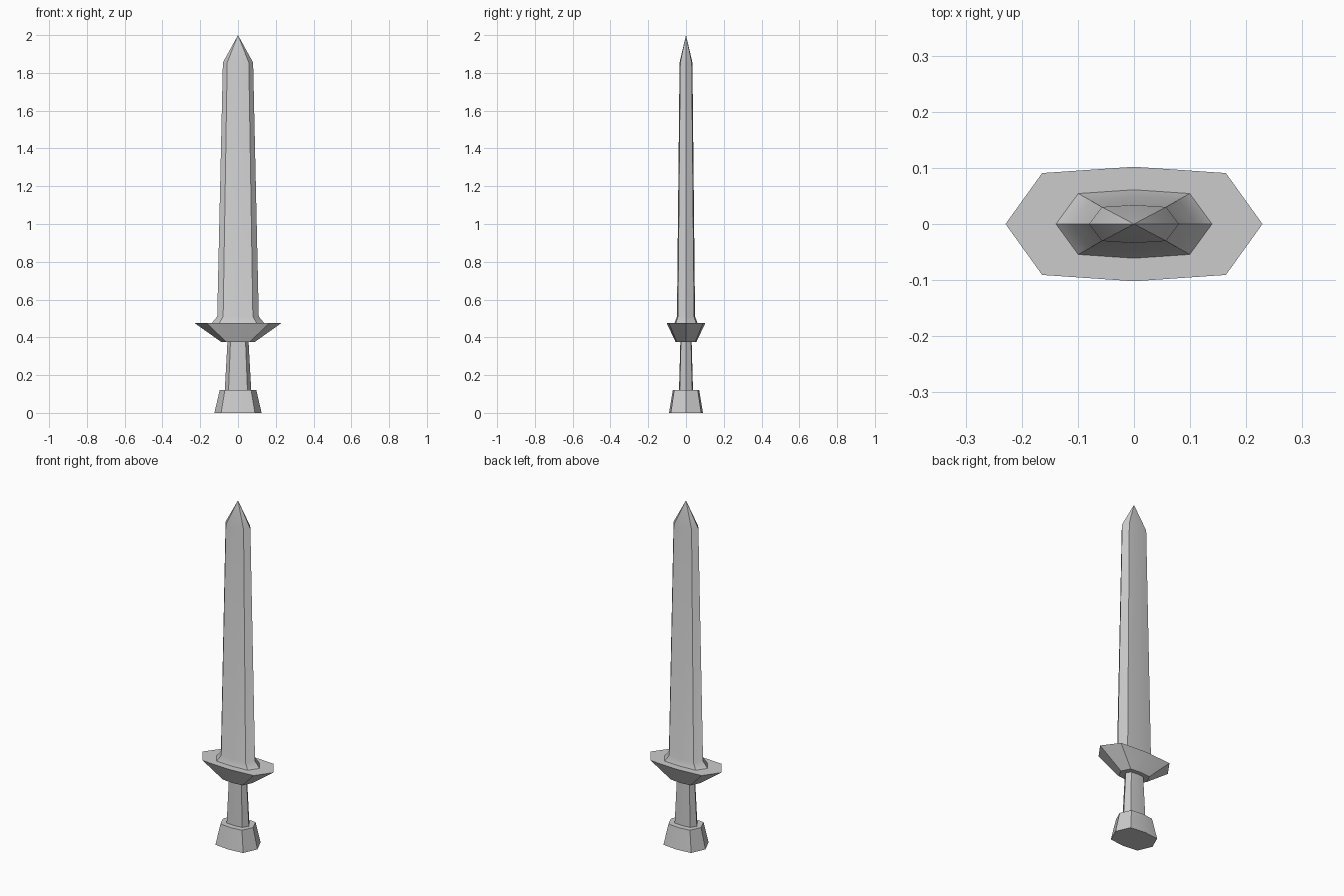
import bpy, bmesh, math

if "Cube" in bpy.data.objects:
    bpy.data.objects.remove(bpy.data.objects["Cube"])


def section(bm, a, b, z):
    """Flattened octagon: half width a, half depth b."""
    c, d = 0.715 * a, 0.89 * b
    pts = [(a, 0), (c, d), (0, b), (-c, d), (-a, 0), (-c, -d), (0, -b), (c, -d)]
    return [bm.verts.new((x, y, z)) for x, y in pts]


def loft(name, rings, cap_bottom=False, tip=None):
    bm = bmesh.new()
    loops = [section(bm, *r) for r in rings]
    for lo, hi in zip(loops, loops[1:]):
        for i in range(8):
            j = (i + 1) % 8
            bm.faces.new((lo[i], lo[j], hi[j], hi[i]))
    if cap_bottom:
        bm.faces.new(loops[0][::-1])
    if tip is not None:
        apex = bm.verts.new((0, 0, tip))
        for i in range(8):
            bm.faces.new((loops[-1][i], loops[-1][(i + 1) % 8], apex))
    mesh = bpy.data.meshes.new(name)
    bm.to_mesh(mesh)
    bm.free()
    ob = bpy.data.objects.new(name, mesh)
    bpy.context.collection.objects.link(ob)
    bpy.ops.object.select_all(action='DESELECT')
    ob.select_set(True)
    bpy.context.view_layer.objects.active = ob
    bpy.ops.object.shade_smooth_by_angle(angle=math.radians(40))
    return ob


# Rings shared where neighbouring parts meet
grip_low = (0.070, 0.037, 0.12)
grip_high = (0.056, 0.030, 0.375)
blade_root = (0.139, 0.061, 0.475)

# Pommel with a ledge in to the grip
loft("pommel", [(0.125, 0.090, 0), (0.097, 0.070, 0.12), grip_low], cap_bottom=True)

# Tapered grip
loft("grip", [grip_low, grip_high])

# Flared crossguard with flat top
loft("crossguard", [grip_high, (0.088, 0.055, 0.375), (0.229, 0.102, 0.475), blade_root])

# Blade with flared root and pointed tip
loft("blade", [blade_root, (0.110, 0.048, 0.51), (0.080, 0.034, 1.855)], tip=2.0)
